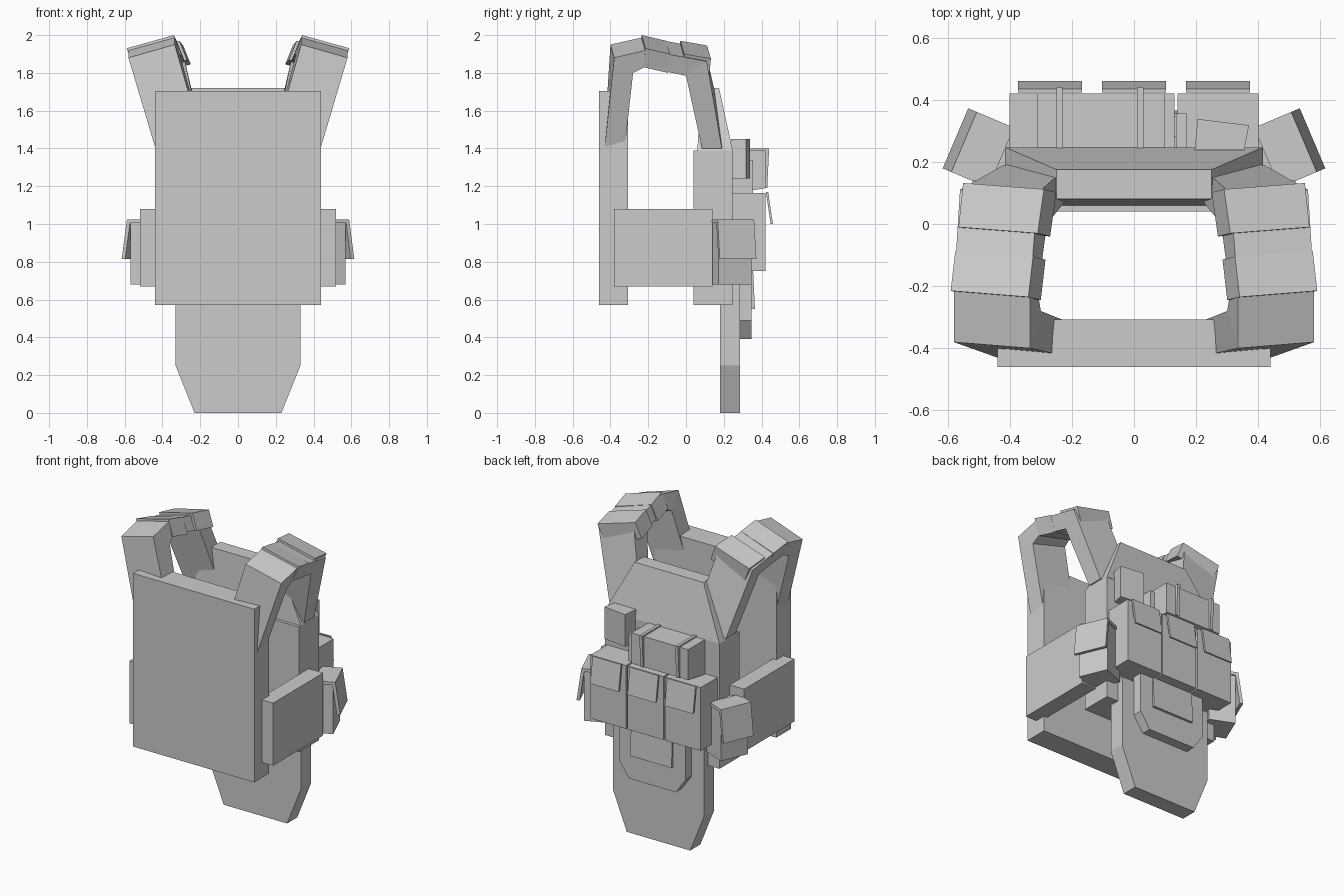
import bpy, bmesh
from math import radians
from mathutils import Matrix, Vector

if "Cube" in bpy.data.objects:
    bpy.data.objects.remove(bpy.data.objects["Cube"])


def make(name, verts, faces):
    bm = bmesh.new()
    vs = [bm.verts.new(v) for v in verts]
    for f in faces:
        bm.faces.new([vs[i] for i in f])
    bmesh.ops.recalc_face_normals(bm, faces=bm.faces)
    me = bpy.data.meshes.new(name)
    bm.to_mesh(me)
    bm.free()
    ob = bpy.data.objects.new(name, me)
    bpy.context.collection.objects.link(ob)
    return ob


def loft(name, rings):
    """Skin between rings of equal point count, capped at both ends."""
    n = len(rings[0])
    faces = [list(range(n)), [(len(rings) - 1) * n + i for i in range(n)]]
    for r in range(len(rings) - 1):
        for i in range(n):
            j = (i + 1) % n
            faces.append([r * n + i, r * n + j, (r + 1) * n + j, (r + 1) * n + i])
    return make(name, [p for ring in rings for p in ring], faces)


def rect(x0, x1, y0, y1, z):
    return [(x0, y0, z), (x1, y0, z), (x1, y1, z), (x0, y1, z)]


def box(name, x0, x1, y0, y1, z0, z1):
    return loft(name, [rect(x0, x1, y0, y1, z0), rect(x0, x1, y0, y1, z1)])


def mirror(ob):
    """Add a mirrored copy across x = 0."""
    m = ob.modifiers.new("mirror", 'MIRROR')
    e = bpy.data.objects.get("mirror_centre")
    if e is None:
        e = bpy.data.objects.new("mirror_centre", None)
        bpy.context.collection.objects.link(e)
        e.hide_render = True
    m.mirror_object = e
    m.use_clip = False
    m.use_mirror_merge = False
    return ob


def slab_y(name, outline, y0, y1):
    """Extrude an x/z outline along y."""
    return loft(name, [[(x, y, z) for x, z in outline] for y in (y0, y1)])


def flap(name, x0, x1, y, z0, z1, lean=0.025, t=0.012):
    """Thin pouch lid hanging from z1 and leaning outwards at z0."""
    return loft(name, [rect(x0, x1, y + lean - t, y + lean, z0),
                       rect(x0, x1, y - t, y, z1)])


# Plate panels
box("front_panel", -0.44, 0.44, -0.46, -0.307, 0.57, 1.705)
box("back_panel", -0.415, 0.415, 0.04, 0.245, 0.57, 1.39)
loft("back_panel_top", [rect(-0.415, 0.415, 0.06, 0.247, 1.39),
                        rect(-0.25, 0.25, 0.08, 0.175, 1.72)])

# Side bands joining the panels
mirror(box("side_band", 0.415, 0.52, -0.38, 0.14, 0.67, 1.08))

# Shoulder straps: inner-top, outer-top, outer-bottom, inner-bottom per ring
strap = [
    [(0.20, -0.43, 1.48), (0.44, -0.43, 1.41), (0.44, -0.32, 1.44), (0.20, -0.32, 1.50)],
    [(0.335, -0.40, 1.95), (0.58, -0.38, 1.88), (0.55, -0.28, 1.80), (0.30, -0.28, 1.87)],
    [(0.335, -0.22, 1.99), (0.58, -0.21, 1.92), (0.55, -0.22, 1.83), (0.31, -0.22, 1.90)],
    [(0.31, 0.10, 1.93), (0.56, 0.11, 1.86), (0.53, 0.00, 1.785), (0.28, 0.00, 1.86)],
    [(0.19, 0.205, 1.47), (0.42, 0.19, 1.40), (0.42, 0.085, 1.40), (0.20, 0.10, 1.47)],
]
mirror(loft("shoulder_strap", strap))

# Padded sleeves on the straps
pads = [((-0.235, 2.0, 0.34, 0.59), (-0.105, 1.97, 0.325, 0.575)),
        ((-0.03, 1.97, 0.31, 0.565), (0.112, 1.945, 0.29, 0.55))]
for i, pad in enumerate(pads):
    rings = []
    for y, z, xi, xo in pad:
        rings.append([(xi, y, z), (xo, y + 0.02, z - 0.07),
                      (xo - 0.04, y + 0.01, z - 0.17), (xi - 0.04, y - 0.01, z - 0.10)])
    mirror(loft("strap_pad_%d" % (i + 1), rings))

# Groin flap with tapered end
slab_y("groin_flap", [(-0.33, 0.72), (-0.33, 0.25), (-0.23, 0.0),
                      (0.23, 0.0), (0.33, 0.25), (0.33, 0.72)], 0.18, 0.285)

# Lower pouch and its lid
slab_y("lower_pouch", [(-0.24, 0.78), (-0.24, 0.49), (-0.17, 0.39),
                       (0.17, 0.39), (0.24, 0.49), (0.24, 0.78)], 0.28, 0.348)
flap("lower_pouch_lid", -0.15, 0.15, 0.355, 0.55, 0.76, 0.01, 0.02)

# Row of three pouches with lids
for i, cx in enumerate((-0.27, 0.0, 0.27)):
    box("main_pouch_%d" % (i + 1), cx - 0.13, cx + 0.13, 0.24, 0.42, 0.75, 1.165)
    flap("main_pouch_lid_%d" % (i + 1), cx - 0.103, cx + 0.103, 0.435, 1.0, 1.17)

# Upper pouch with two straps
loft("upper_pouch", [
    [(-0.31, 0.24, 1.16), (0.10, 0.24, 1.16), (0.10, 0.42, 1.19), (-0.31, 0.42, 1.19)],
    rect(-0.31, 0.10, 0.24, 0.42, 1.39)])
for i, x in enumerate((-0.24, 0.02)):
    flap("upper_pouch_strap_%d" % (i + 1), x - 0.01, x + 0.01, 0.44, 1.19, 1.40, -0.01, 0.02)
    box("upper_pouch_strap_top_%d" % (i + 1), x - 0.01, x + 0.01, 0.24, 0.44, 1.38, 1.40)

# Small tool holder and tilted box pouch
box("tool_holder", 0.135, 0.17, 0.24, 0.355, 1.10, 1.34)
quad = [(0.195, 0.238), (0.355, 0.238), (0.37, 0.318), (0.205, 0.338)]
loft("small_box_pouch", [[(x, y, z) for x, y in quad] for z in (1.24, 1.45)])

# Angled side pouches with lids
turn = Matrix.Translation(Vector((0.455, 0.225, 0))) @ Matrix.Rotation(radians(-67), 4, 'Z')
for ob in (box("side_pouch", -0.095, 0.095, -0.08, 0.085, 0.68, 1.015),
           flap("side_pouch_lid", -0.105, 0.105, 0.10, 0.815, 1.025, 0.03, 0.02),
           box("side_pouch_lid_top", -0.105, 0.105, -0.03, 0.10, 1.005, 1.025)):
    ob.data.transform(turn)
    mirror(ob)
